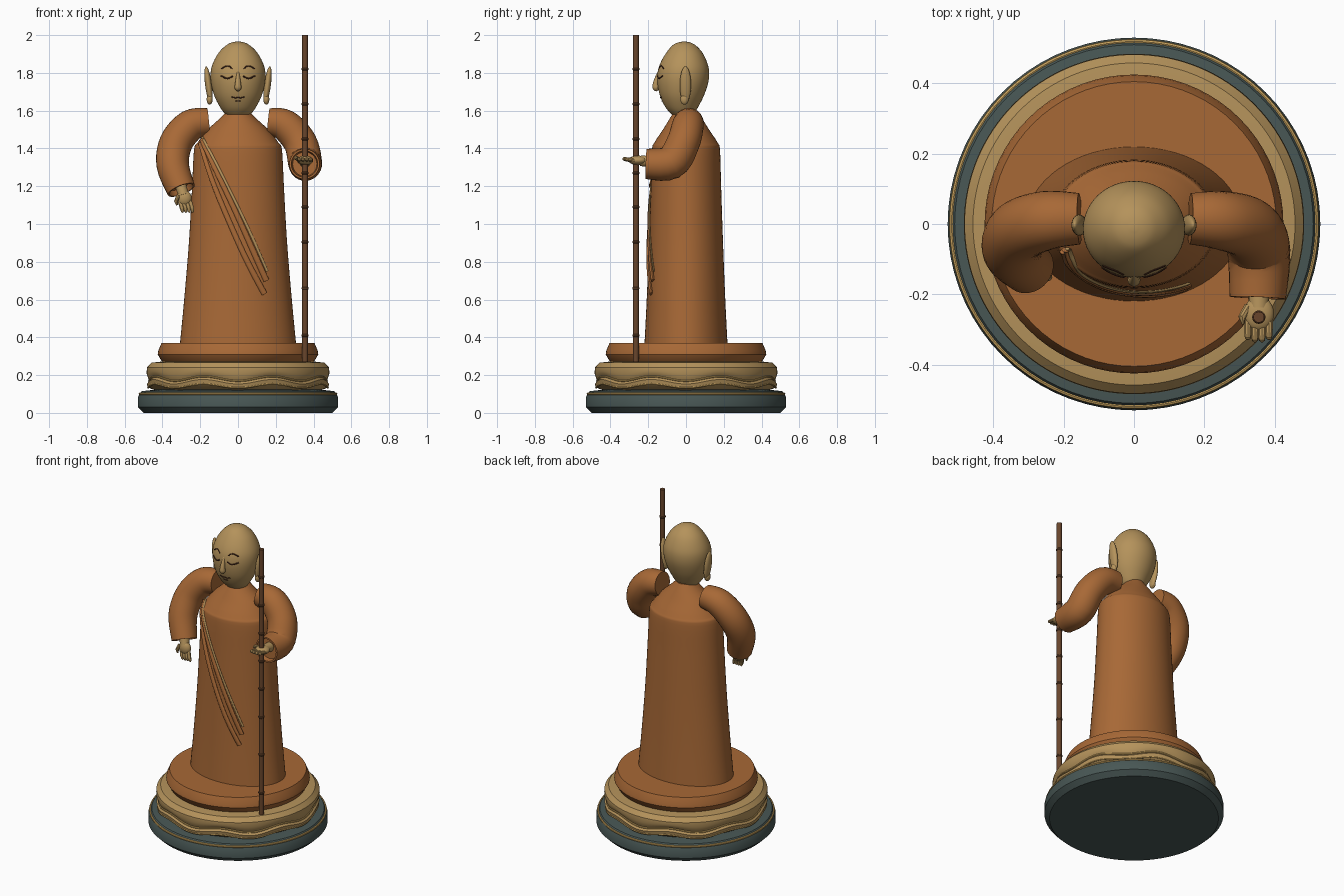
import bpy, bmesh, math
from mathutils import Vector

if "Cube" in bpy.data.objects:
    bpy.data.objects.remove(bpy.data.objects["Cube"])


def material(name, rgb):
    m = bpy.data.materials.new(name)
    m.diffuse_color = (*rgb, 1)
    m.use_nodes = True
    m.node_tree.nodes["Principled BSDF"].inputs["Base Color"].default_value = m.diffuse_color
    return m


ROBE = material("robe_orange", (0.39, 0.14, 0.037))
SKIN = material("tan", (0.46, 0.29, 0.105))
GREEN = material("dark_green", (0.065, 0.095, 0.09))
GOLD = material("gold", (0.62, 0.39, 0.12))
WOOD = material("staff_brown", (0.14, 0.06, 0.025))
INK = material("line_brown", (0.06, 0.02, 0.01))


def spline(rows, n=5):
    """Smooth curve through rows of any dimension."""
    out = []
    for i in range(len(rows) - 1):
        p = [rows[max(0, min(len(rows) - 1, i + k))] for k in (-1, 0, 1, 2)]
        for s in range(n):
            t = s / n
            out.append(tuple(0.5 * (2 * b + (c - a) * t + (2 * a - 5 * b + 4 * c - d) * t * t
                                    + (3 * b - a - 3 * c + d) * t ** 3) for a, b, c, d in zip(*p)))
    return out + [tuple(rows[-1])]


def finish(name, bm, mat, angle=35):
    bmesh.ops.recalc_face_normals(bm, faces=bm.faces)
    mesh = bpy.data.meshes.new(name)
    bm.to_mesh(mesh)
    bm.free()
    mesh.materials.append(mat)
    ob = bpy.data.objects.new(name, mesh)
    bpy.context.collection.objects.link(ob)
    bpy.ops.object.select_all(action='DESELECT')
    ob.select_set(True)
    bpy.context.view_layer.objects.active = ob
    bpy.ops.object.shade_smooth_by_angle(angle=math.radians(angle))
    return ob


def loft(name, rings, mat, angle=35, closed=False):
    """Skin a list of equal rings; ends are capped unless closed."""
    bm = bmesh.new()
    vs = [[bm.verts.new(p) for p in r] for r in rings]
    n = len(vs[0])
    pairs = list(zip(vs, vs[1:])) + ([(vs[-1], vs[0])] if closed else [])
    for a, b in pairs:
        for i in range(n):
            j = (i + 1) % n
            bm.faces.new((a[i], a[j], b[j], b[i]))
    if not closed:
        bm.faces.new(vs[0])
        bm.faces.new(vs[-1])
    return finish(name, bm, mat, angle)


def oval(z, a, b, cy=0, n=64):
    return [(a * math.cos(2 * math.pi * i / n), cy + b * math.sin(2 * math.pi * i / n), z) for i in range(n)]


def tube(name, rows, mat, ref=(0, 1, 0), flat=1.0, n=20, cuff=False):
    """Sweep an ellipse along rows of (x, y, z, radius); cuff hollows the far end."""
    pts = [Vector(r[:3]) for r in rows]
    rings = []

    def ring(c, t, r):
        u = Vector(ref)
        u = (u - t * u.dot(t)).normalized()
        v = t.cross(u)
        return [c + u * (r * flat * math.cos(2 * math.pi * i / n)) + v * (r * math.sin(2 * math.pi * i / n))
                for i in range(n)]

    for i, c in enumerate(pts):
        t = (pts[min(i + 1, len(pts) - 1)] - pts[max(i - 1, 0)]).normalized()
        rings.append(ring(c, t, rows[i][3]))
    if cuff:
        r = rows[-1][3]
        rings += [ring(pts[-1], t, r * 0.88), ring(pts[-1] - t * 0.03, t, r * 0.8)]
    return loft(name, rings, mat)


def ball(name, loc, size, mat, tilt=0.0):
    bm = bmesh.new()
    bmesh.ops.create_uvsphere(bm, u_segments=24, v_segments=14, radius=1)
    ob = finish(name, bm, mat, 60)
    ob.location, ob.scale, ob.rotation_euler = loc, size, (0, tilt, 0)
    return ob


def lathe(name, profile, mat):
    return loft(name, [oval(z, r, r, n=72) for r, z in profile], mat)


# Stepped round base
lathe("base_disc", [(.50, 0), (.53, .03), (.53, .085), (.51, .115), (.42, .125)], GREEN)
lathe("cushion_disc", [(.39, .265), (.405, .275), (.425, .31), (.422, .33), (.405, .37)], ROBE)

# Petal plinth with a waving lower lip
N = 128


def wavy(r, z, amp):
    return [(r * math.cos(t), r * math.sin(t), z - amp * math.cos(8 * t))
            for t in (2 * math.pi * i / N for i in range(N))]


loft("petal_plinth", [wavy(*p) for p in (
    (.42, .115, 0), (.455, .13, .004), (.478, .145, .01), (.482, .165, .012), (.468, .18, .012),
    (.476, .195, .01), (.484, .215, .005), (.482, .24, 0), (.458, .266, 0), (.40, .272, 0))], SKIN)


def gold_ring(name, r, z, amp, size):
    rings = [wavy(r + size * math.cos(a), z + size * math.sin(a), amp)
             for a in (math.pi * k / 4 for k in range(8))]
    loft(name, rings, GOLD, closed=True)


gold_ring("base_gold_ring", .519, .101, 0, .007)
gold_ring("upper_petal_trim", .471, .181, .012, .005)
gold_ring("lower_petal_trim", .476, .143, .01, .005)

# Long robe
ROBE_ROWS = [(.36, .308, .22), (.6, .285, .208), (.9, .26, .196), (1.2, .243, .186), (1.39, .233, .18),
             (1.43, .215, .168), (1.5, .16, .122), (1.56, .095, .085), (1.6, .055, .06)]
loft("robe", [oval(*r) for r in spline(ROBE_ROWS, 4)], ROBE)


def lerp_rows(rows, z):
    for p, q in zip(rows, rows[1:]):
        if p[0] <= z <= q[0]:
            t = (z - p[0]) / (q[0] - p[0])
            return [a + (b - a) * t for a, b in zip(p, q)]
    return rows[-1]


def robe_front(x, z):
    _, a, b = lerp_rows(ROBE_ROWS, z)
    return -b * math.sqrt(max(.2, 1 - (x / a) ** 2))


# Diagonal sash folds lying on the robe
def sash(name, path, r0, r1, mat):
    pts = spline(path, 8)
    rows = [(x, robe_front(x, z) - .004, z, r0 + (r1 - r0) * i / len(pts)) for i, (x, z) in enumerate(pts)]
    tube(name, rows, mat, ref=(0, -1, 0), flat=.6, n=12)


sash("sash_trim", [(-.19, 1.46), (-.11, 1.31), (-.01, 1.11), (.08, .92), (.155, .75)], .007, .007, SKIN)
sash("sash_upper_fold", [(-.195, 1.45), (-.12, 1.29), (-.02, 1.08), (.07, .88), (.15, .70)], .012, .016, ROBE)
sash("sash_lower_fold", [(-.20, 1.43), (-.14, 1.24), (-.05, 1.02), (.045, .81), (.14, .63)], .012, .016, ROBE)

# Sleeves, flat at the shoulder and open at the cuff
tube("right_sleeve", spline([(-.155, .015, 1.54, .073), (-.25, .01, 1.522, .084), (-.328, -.02, 1.43, .088),
                             (-.345, -.075, 1.31, .086), (-.30, -.125, 1.18, .076)]), ROBE, n=32, cuff=True)
tube("left_sleeve", spline([(.16, .015, 1.54, .073), (.25, .01, 1.522, .084), (.33, -.015, 1.43, .088),
                            (.355, -.08, 1.325, .09), (.352, -.21, 1.318, .08)]), ROBE, ref=(1, 1, 0), n=32, cuff=True)

# Hanging hand
tube("right_wrist", [(-.305, -.12, 1.21, .03), (-.288, -.138, 1.15, .028)], SKIN)
ball("right_palm", (-.285, -.14, 1.137), (.04, .026, .042), SKIN, -.3)
for i in range(4):
    x = -.31 + i * .018
    tube("right_finger", [(x, -.143, 1.125, .011), (x + .012, -.152, 1.085, .011),
                          (x + .016, -.15, 1.066, .008), (x + .017, -.149, 1.06, .003)], SKIN, n=10)
tube("right_thumb", [(-.315, -.15, 1.15, .012), (-.328, -.16, 1.12, .011), (-.322, -.162, 1.10, .005)], SKIN, n=10)

# Palm-up hand around the staff
tube("left_wrist", [(.355, -.17, 1.328, .03), (.355, -.24, 1.335, .028)], SKIN, ref=(0, 0, 1))
ball("left_palm", (.355, -.255, 1.337), (.043, .05, .025), SKIN)
for i in range(4):
    x = .324 + i * .02
    y = -.325 - .012 * math.sin(math.pi * (i + .5) / 4)
    tube("left_finger", [(x, -.26, 1.335, .012), (x, y + .02, 1.342, .011), (x, y + .005, 1.345, .009),
                         (x, y, 1.346, .003)], SKIN, ref=(0, 0, 1), n=10)
tube("left_thumb", [(.325, -.235, 1.34, .013), (.307, -.265, 1.35, .011), (.311, -.285, 1.352, .004)],
     SKIN, ref=(0, 0, 1), n=10)

# Jointed staff
SX, SY = .355, -.265
tube("staff", [(SX, SY, .27, .0155), (SX, SY, 2.0, .0155)], WOOD)
for z in (.41, .66, .905, 1.09, 1.27, 1.45, 1.635, 1.82):
    tube("staff_joint", [(SX, SY, z - .007, .016), (SX, SY, z - .003, .019),
                         (SX, SY, z + .003, .019), (SX, SY, z + .007, .016)], WOOD)

# Egg-shaped head: height, half width, front y, back y
HEAD = [(1.56, .04, -.05, .035), (1.585, .07, -.08, .045), (1.62, .096, -.11, .065), (1.68, .126, -.138, .095),
        (1.75, .143, -.152, .118), (1.81, .144, -.149, .122), (1.86, .129, -.132, .11), (1.91, .1, -.102, .085),
        (1.945, .064, -.072, .052), (1.96, .036, -.045, .025), (1.966, .008, -.018, -.002)]
HEAD_FINE = spline(HEAD, 4)
loft("head", [oval(z, a, (k - f) / 2, (k + f) / 2, 48) for z, a, f, k in HEAD_FINE], SKIN, 60)


def face_y(x, z):
    _, a, f, k = lerp_rows(HEAD_FINE, z)
    return (k + f) / 2 - (k - f) / 2 * math.sqrt(max(0, 1 - (x / a) ** 2))


# Painted face lines
def face_line(name, path, r):
    rows = [(x, face_y(x, z), z, r) for x, z in spline(path, 5)]
    tube(name, rows, INK, ref=(0, -1, 0), n=8)


for side, s in (("right", -1), ("left", 1)):
    face_line(side + "_brow", [(s * .03, 1.822), (s * .055, 1.837), (s * .088, 1.822)], .0035)
    face_line(side + "_closed_eye", [(s * .028, 1.783), (s * .055, 1.77), (s * .09, 1.785)], .004)
    ball(side + "_ear", (s * .156, -.003, 1.735), (.018, .03, .1), SKIN, s * .13)
    ball(side + "_earlobe", (s * .15, -.008, 1.66), (.016, .022, .028), SKIN)
face_line("mouth", [(-.035, 1.674), (-.015, 1.668), (0, 1.671), (.015, 1.668), (.035, 1.674)], .003)
face_line("lower_lip", [(-.014, 1.653), (0, 1.650), (.014, 1.653)], .0025)

# Nose ridge
tube("nose", spline([(0, -.143, 1.81, .005), (0, -.153, 1.775, .011), (0, -.160, 1.74, .016),
                     (0, -.158, 1.72, .018), (0, -.148, 1.708, .008)], 4), SKIN, ref=(0, -1, 0), n=16)
